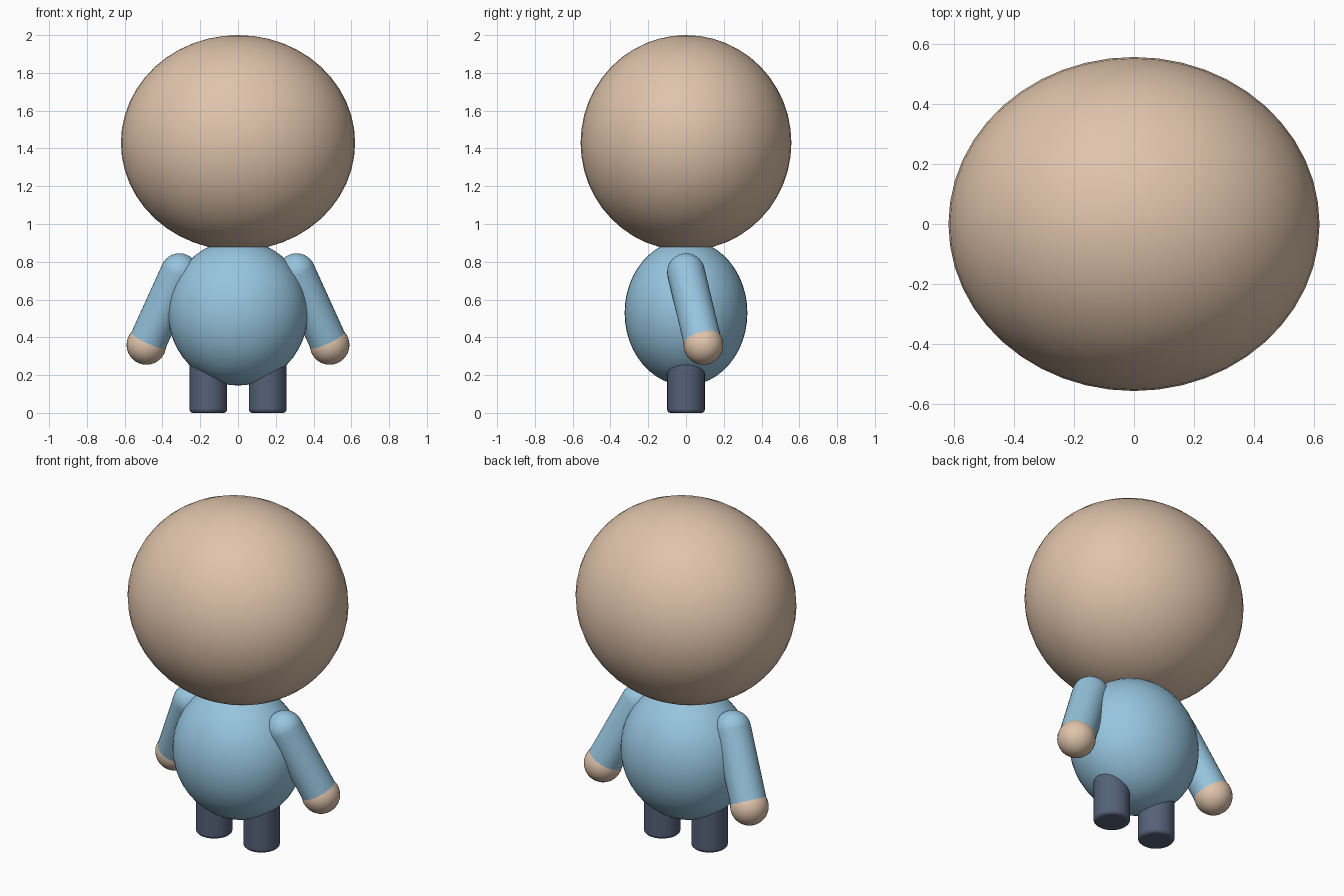
import bpy
from mathutils import Vector

if "Cube" in bpy.data.objects:
    bpy.data.objects.remove(bpy.data.objects["Cube"])


def material(name, rgb):
    mat = bpy.data.materials.new(name)
    mat.use_nodes = True
    mat.diffuse_color = (*rgb, 1)
    mat.node_tree.nodes["Principled BSDF"].inputs["Base Color"].default_value = (*rgb, 1)
    return mat


skin = material("skin", (0.74, 0.55, 0.41))
shirt = material("blue shirt", (0.31, 0.56, 0.74))
trousers = material("dark trousers", (0.09, 0.12, 0.19))


def finish(name, mat):
    obj = bpy.context.object
    obj.name = name
    obj.data.materials.append(mat)
    bpy.ops.object.shade_smooth_by_angle()
    return obj


def ellipsoid(name, center, radii, mat, segments=48, rings=24):
    bpy.ops.mesh.primitive_uv_sphere_add(segments=segments, ring_count=rings,
                                         radius=1, location=center)
    bpy.context.object.scale = radii
    bpy.ops.object.transform_apply(location=False, rotation=False, scale=True)
    return finish(name, mat)


def tube(name, start, end, radius, mat, bevel):
    start, end = Vector(start), Vector(end)
    axis = end - start
    bpy.ops.mesh.primitive_cylinder_add(vertices=32, radius=radius, depth=axis.length,
                                        location=(start + end) / 2)
    obj = bpy.context.object
    obj.rotation_mode = 'QUATERNION'
    obj.rotation_quaternion = axis.to_track_quat('Z', 'Y')
    finish(name, mat)
    # Soft rim on both ends
    rim = obj.modifiers.new("soft rim", 'BEVEL')
    rim.width = bevel
    rim.segments = 3
    rim.limit_method = 'ANGLE'
    return obj


# Head and body
ellipsoid("head", (0, 0, 1.43), (0.62, 0.558, 0.57), skin)
ellipsoid("body", (0, 0, 0.53), (0.37, 0.325, 0.385), shirt)

# Arms, hands and legs on both sides
for side, s in (("left", 1), ("right", -1)):
    shoulder = Vector((s * 0.31, 0, 0.745))
    wrist = Vector((s * 0.485, 0.092, 0.36))
    ellipsoid(side + "_shoulder", shoulder, (0.1, 0.1, 0.1), shirt, 32, 16)
    tube(side + "_sleeve", shoulder, shoulder.lerp(wrist, 0.95), 0.1, shirt, 0.008)
    ellipsoid(side + "_hand", wrist, (0.105, 0.105, 0.105), skin, 32, 16)
    tube(side + "_leg", (s * 0.157, 0, 0), (s * 0.157, 0, 0.3), 0.1, trousers, 0.018)
